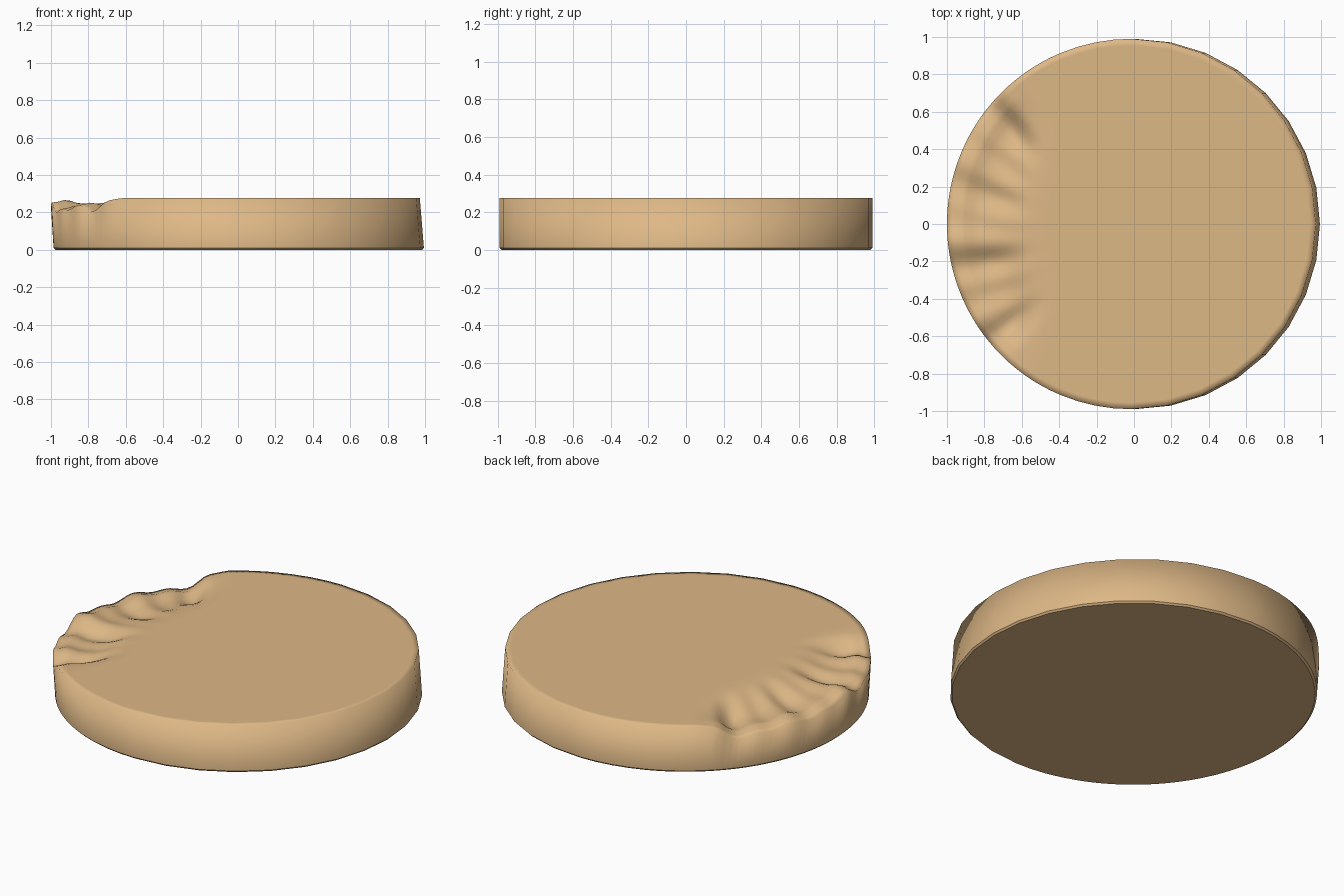
import bpy, bmesh, math
from math import sin, cos, radians, exp

if "Cube" in bpy.data.objects:
    bpy.data.objects.remove(bpy.data.objects["Cube"])

H = 0.277

def smooth(a, b, x):
    t = max(0.0, min(1.0, (x - a) / (b - a)))
    return t * t * (3 - 2 * t)

# Depth of the worn, rippled patch on the left of the top
def wear(r, deg):
    x, y = r * cos(radians(deg)), r * sin(radians(deg))
    side = smooth(127, 139, deg) * (1 - smooth(217, 234, deg))
    reach = smooth(0.50, 0.80, r) * smooth(0.42, 0.66, -x)
    base = 0.05
    grooves = (0.018 * sin(radians(deg) * 15 + 0.6)
               + 0.010 * sin(radians(deg) * 27 + 5 * r))
    bank = -0.016 * exp(-((r - 0.91) / 0.04) ** 2)
    # deeper notches at the rim
    notch = sum(d * exp(-((deg - a) / w) ** 2) for a, w, d in
                ((141, 6, 0.035), (160, 7, 0.03), (205, 6, 0.02)))
    return side * reach * max(0.0, base + grooves + bank + notch)

# Sector angles: coarse on the intact side, fine along the worn side
STEP = 11.25
angles = []
for i in range(32):
    a = i * STEP
    n = 6 if 110 < a < 245 else (2 if 85 < a < 265 else 1)
    angles += [a + STEP * k / n for k in range(n)]

bm = bmesh.new()

def ring(r, z=None, cx=0.0):
    out = []
    for a in angles:
        h = H - wear(r, a) if z is None else z
        # lean: the wall shifts slightly to the left as it rises
        out.append(bm.verts.new((cx + r * cos(radians(a)), r * sin(radians(a)), h)))
    return out

rings = [ring(0.98, 0.0, 0.005), ring(0.99, 0.01, 0.004)]
rim = [bm.verts.new((-0.014 + 0.986 * cos(radians(a)), 0.99 * sin(radians(a)),
                     H - wear(0.987, a))) for a in angles]
rings.append(rim)
radii = [0.955, 0.92, 0.89, 0.85, 0.81, 0.77, 0.73, 0.69, 0.65, 0.61, 0.57, 0.52, 0.46]
rings += [ring(r, None, -0.014) for r in radii]

# Wall and top surface
N = len(angles)
for lo, hi in zip(rings, rings[1:]):
    for i in range(N):
        j = (i + 1) % N
        bm.faces.new((lo[i], lo[j], hi[j], hi[i]))
bm.faces.new(rings[-1])
bm.faces.new(rings[0][::-1])
bm.normal_update()
for f in bm.faces:
    f.smooth = True
# Crisp lower edge, soft upper rim
for lo in rings[:2]:
    for i in range(N):
        bm.edges.get((lo[i], lo[(i + 1) % N])).smooth = False

mesh = bpy.data.meshes.new("round_base")
bm.to_mesh(mesh)
bm.free()
base = bpy.data.objects.new("round_base", mesh)
bpy.context.collection.objects.link(base)

mat = bpy.data.materials.new("sand")
mat.diffuse_color = (0.73, 0.48, 0.24, 1)
mat.use_nodes = True
mat.node_tree.nodes["Principled BSDF"].inputs["Base Color"].default_value = mat.diffuse_color
mesh.materials.append(mat)
